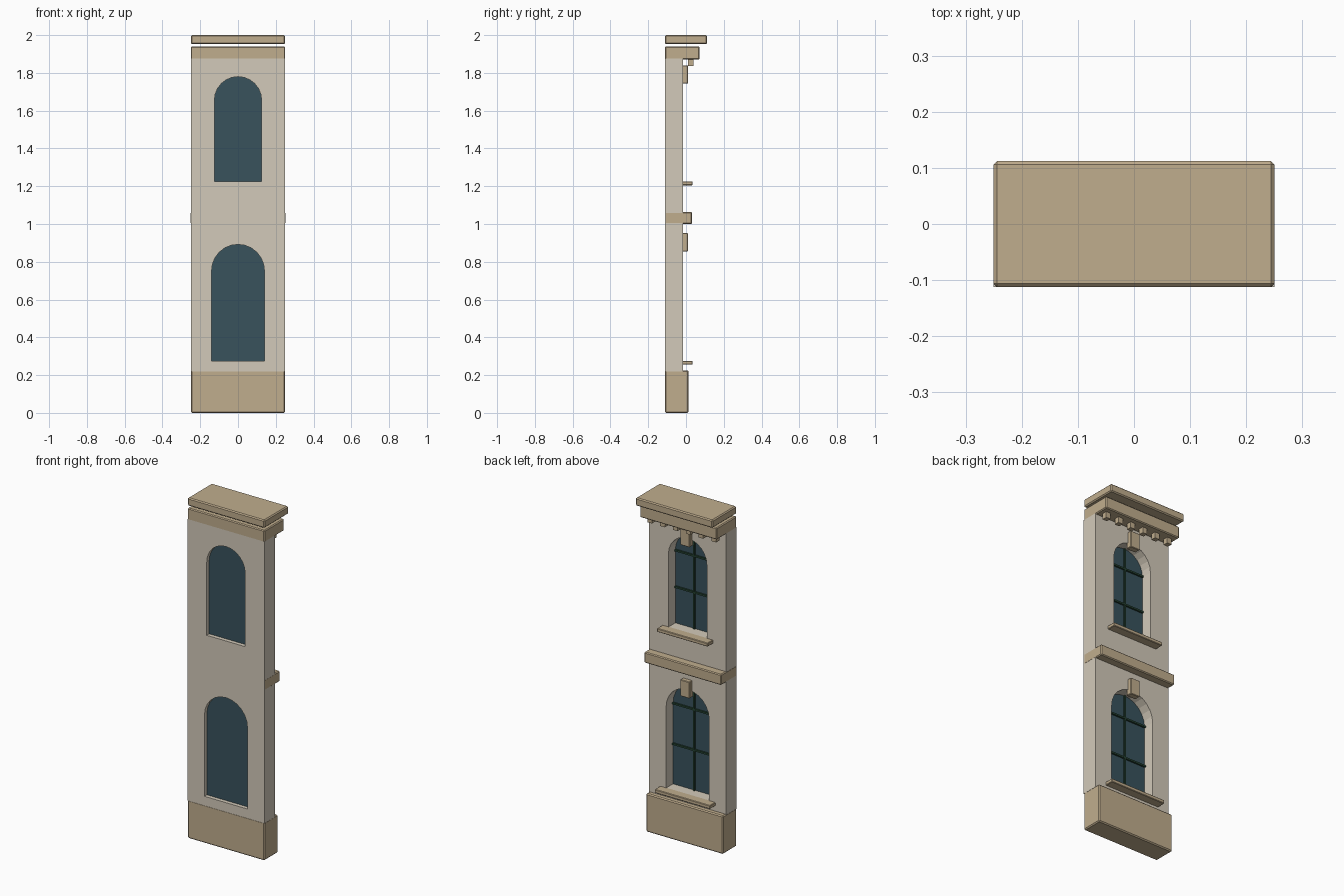
import bpy, bmesh, math
from mathutils import Vector

if "Cube" in bpy.data.objects:
    bpy.data.objects.remove(bpy.data.objects["Cube"])

BACK, FACE = -0.112, -0.015     # wall planes in y


def material(name, rgb):
    m = bpy.data.materials.new(name)
    m.diffuse_color = (*rgb, 1)
    m.use_nodes = True
    m.node_tree.nodes["Principled BSDF"].inputs["Base Color"].default_value = m.diffuse_color
    return m


STONE = material("stone", (0.53, 0.42, 0.27))
RENDER = material("wall_render", (0.65, 0.59, 0.49))
GLASS = material("dark_glass", (0.04, 0.085, 0.107))
FRAME = material("green_frame", (0.02, 0.06, 0.035))


def finish(bm, name, mat):
    bmesh.ops.recalc_face_normals(bm, faces=bm.faces[:])
    me = bpy.data.meshes.new(name)
    bm.to_mesh(me)
    bm.free()
    me.materials.append(mat)
    ob = bpy.data.objects.new(name, me)
    bpy.context.collection.objects.link(ob)
    return ob


def box(name, x, y, z, mat=STONE, bevel=0.0):
    bm = bmesh.new()
    bmesh.ops.create_cube(bm, size=1)
    for v in bm.verts:
        v.co = [a + (c + 0.5) * (b - a) for c, (a, b) in zip(v.co, (x, y, z))]
    if bevel:
        bmesh.ops.bevel(bm, geom=bm.edges[:], offset=bevel, segments=1,
                        affect='EDGES', profile=0.5)
    return finish(bm, name, mat)


def plate(name, loops, y0, y1, mat):
    """Flat outline with optional holes in xz, extruded from y0 to y1."""
    bm = bmesh.new()
    for pts in loops:
        vs = [bm.verts.new((x, y0, z)) for x, z in pts]
        for i, v in enumerate(vs):
            bm.edges.new((v, vs[(i + 1) % len(vs)]))
    bmesh.ops.triangle_fill(bm, edges=bm.edges[:], use_beauty=True,
                            normal=Vector((0, -1, 0)))
    ext = bmesh.ops.extrude_face_region(bm, geom=bm.faces[:], use_keep_orig=True)
    for v in ext["geom"]:
        if isinstance(v, bmesh.types.BMVert):
            v.co.y = y1
    return finish(bm, name, mat)


def arch(r, z0, spring, n=12):
    pts = [(-r, z0), (r, z0)]
    return pts + [(r * math.cos(math.pi * i / n), spring + r * math.sin(math.pi * i / n))
                  for i in range(n + 1)]


# Wall with two arched openings
windows = {"lower": (0.14, 0.275, 0.752), "upper": (0.125, 1.225, 1.655)}
outline = [(-0.25, 0.22), (0.25, 0.22), (0.25, 1.875), (-0.25, 1.875)]
plate("wall", [outline] + [arch(*w) for w in windows.values()], BACK, FACE, RENDER)

# Plinth, belt course and cornice
W = (-0.25, 0.25)
box("plinth", W, (BACK, 0.014), (0, 0.225), bevel=0.006)
box("belt_course", (-0.2505, 0.2505), (BACK + 0.001, 0.032), (1.0, 1.063), bevel=0.005)
box("cornice_lower", W, (BACK, 0.072), (1.87, 1.94), bevel=0.005)
box("cornice_top", W, (BACK, 0.112), (1.953, 2.0), bevel=0.006)

# Dentils under the cornice
for i in range(6):
    cx = (i - 2.5) * 0.5 / 6
    box(f"dentil_{i + 1}", (cx - 0.015, cx + 0.015), (0.01, 0.04), (1.836, 1.872))

# Window glass, glazing bars, sill and keystone
for name, (r, z0, spring) in windows.items():
    top = spring + r
    plate(f"{name}_glass", [arch(r, z0, spring)], -0.089, -0.080, GLASS)
    bar = 0.005
    box(f"{name}_vertical_bar", (-bar, bar), (-0.082, -0.071), (z0, top - 0.002), FRAME)
    for tag, z in (("middle", (z0 + spring) / 2), ("spring", spring)):
        box(f"{name}_{tag}_bar", (-r, r), (-0.082, -0.070), (z - bar, z + bar), FRAME)
    box(f"{name}_sill", (-r - 0.04, r + 0.04), (FACE - 0.005, 0.035),
        (z0 - 0.02, z0 + 0.001), bevel=0.003)
    box(f"{name}_keystone", (-0.03, 0.03), (FACE - 0.01, 0.011),
        (top - 0.037, top + 0.06), bevel=0.003)
